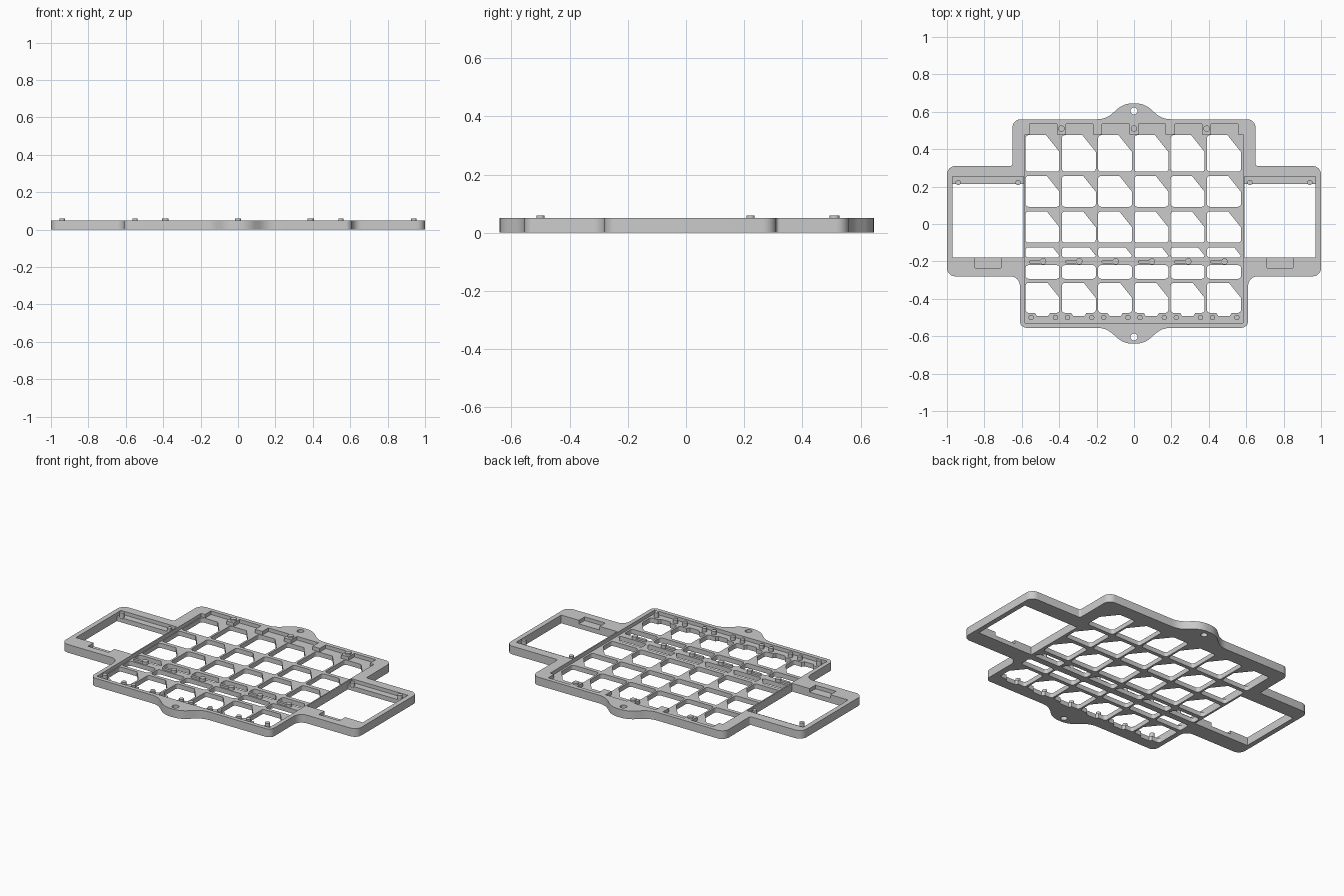
import bpy, bmesh, math
from mathutils import Vector
from mathutils.geometry import delaunay_2d_cdt

if "Cube" in bpy.data.objects:
    bpy.data.objects.remove(bpy.data.objects["Cube"])

TOP, FLOOR, PEG = 0.05, 0.028, 0.06
PITCH, LEFT, CELL = 0.194, -0.580, 0.182

mat = bpy.data.materials.new("plain grey")
mat.diffuse_color = (0.6, 0.6, 0.6, 1)
mat.use_nodes = True
mat.node_tree.nodes["Principled BSDF"].inputs["Base Color"].default_value = mat.diffuse_color


def fillet(points, steps=6):
    """Round each (x, y, radius) corner of a closed outline."""
    out = []
    n = len(points)
    for i, (x, y, r) in enumerate(points):
        p = Vector((x, y))
        if r == 0:
            out.append(p)
            continue
        a = (Vector(points[i - 1][:2]) - p).normalized()
        b = (Vector(points[(i + 1) % n][:2]) - p).normalized()
        half = a.angle(b) / 2
        centre = p + (a + b).normalized() * (r / math.sin(half))
        s = p + a * (r / math.tan(half)) - centre
        e = p + b * (r / math.tan(half)) - centre
        turn = math.atan2(s.x * e.y - s.y * e.x, s.dot(e))
        for k in range(steps + 1):
            t = turn * k / steps
            out.append(centre + Vector((s.x * math.cos(t) - s.y * math.sin(t),
                                        s.x * math.sin(t) + s.y * math.cos(t))))
    return out


def rect(x0, x1, y0, y1, r=0.0):
    return fillet([(x0, y0, r), (x1, y0, r), (x1, y1, r), (x0, y1, r)])


def disc(x, y, r, n=20):
    return [Vector((x + r * math.cos(2 * math.pi * k / n),
                    y + r * math.sin(2 * math.pi * k / n))) for k in range(n)]


def inside(p, loop):
    hit = False
    for i, b in enumerate(loop):
        a = loop[i - 1]
        if (a.y > p.y) != (b.y > p.y) and p.x < a.x + (p.y - a.y) * (b.x - a.x) / (b.y - a.y):
            hit = not hit
    return hit


def prism(bm, outline, z0, z1):
    """Extrude a flat counter-clockwise outline from z0 to z1."""
    lo = [bm.verts.new((p.x, p.y, z0)) for p in outline]
    hi = [bm.verts.new((p.x, p.y, z1)) for p in outline]
    bm.faces.new(lo[::-1])
    bm.faces.new(hi)
    for i in range(len(lo)):
        bm.faces.new((lo[i - 1], lo[i], hi[i], hi[i - 1]))


def terrace(bm, outline, recesses, holes):
    """Plate with stepped recesses and through holes, as one closed surface."""
    pts, edges = [], []
    for loop in [outline] + recesses + holes:
        k, n = len(pts), len(loop)
        pts += loop
        edges += [(k + i, k + (i + 1) % n) for i in range(n)]
    flat, _, tris, *_ = delaunay_2d_cdt(pts, edges, [], 0, 1e-5)
    height = {}
    for t in tris:
        c = (flat[t[0]] + flat[t[1]] + flat[t[2]]) / 3
        if not inside(c, outline) or any(inside(c, h) for h in holes):
            continue
        u, v = flat[t[1]] - flat[t[0]], flat[t[2]] - flat[t[0]]
        t = tuple(t) if u.x * v.y - u.y * v.x > 0 else tuple(t[::-1])
        height[t] = FLOOR if any(inside(c, r) for r in recesses) else TOP
    side = {(t[i - 1], t[i]): h for t, h in height.items() for i in range(3)}
    cache = {}

    def vert(i, z):
        if (i, z) not in cache:
            cache[i, z] = bm.verts.new((flat[i].x, flat[i].y, z))
        return cache[i, z]

    for t, h in height.items():
        bm.faces.new([vert(i, h) for i in t])
        bm.faces.new([vert(i, 0) for i in reversed(t)])
    for (a, b), h in side.items():
        g = side.get((b, a), 0)
        if g < h:
            bm.faces.new((vert(a, g), vert(b, g), vert(b, h), vert(a, h)))


def make(name, bm):
    me = bpy.data.meshes.new(name)
    bm.to_mesh(me)
    bm.free()
    me.materials.append(mat)
    ob = bpy.data.objects.new(name, me)
    bpy.context.collection.objects.link(ob)
    bpy.ops.object.select_all(action='DESELECT')
    ob.select_set(True)
    bpy.context.view_layer.objects.active = ob
    bpy.ops.object.shade_smooth_by_angle(angle=math.radians(30))


# Plate outline: body, side wings and the two hanging tabs
half = [(0.055, 0.645, 0.12), (0.15, 0.56, 0.12), (0.65, 0.56, 0.045), (0.65, 0.31, 0.012),
        (1.0, 0.31, 0.045), (1.0, -0.28, 0.045), (0.61, -0.28, 0.05), (0.61, -0.555, 0.035),
        (0.15, -0.555, 0.12), (0.055, -0.64, 0.12)]
outline = fillet(half + [(-x, y, r) for x, y, r in reversed(half)])

# Recesses: comb-edged centre tray, wing ledges and wing notches
tray = [(-0.584, -0.53, 0), (0.584, -0.53, 0), (0.584, 0.478, 0)]
for c in reversed(range(6)):
    x0 = LEFT + c * PITCH + 0.022
    tray += [(x0 + 0.145, 0.478, 0), (x0 + 0.145, 0.535, 0), (x0, 0.535, 0), (x0, 0.478, 0)]
tray.append((-0.584, 0.478, 0))
recesses = [fillet(tray)]
for s in (-1, 1):
    recesses.append(rect(*sorted((s * 0.592, s * 0.97)), 0.0, 0.255))
    recesses.append(rect(*sorted((s * 0.71, s * 0.85)), -0.235, -0.1))

# Openings: cell grid, wing windows and tab holes
holes = []
rows = [(0.28, 0.475, 0.09), (0.092, 0.257, 0.085), (-0.10, 0.067, 0.085),
        (-0.18, -0.125, 0.045), (-0.293, -0.22, 0), (-0.475, -0.315, 0.08)]
for c in range(6):
    x0 = LEFT + c * PITCH
    x1 = x0 + CELL
    for i, (y0, y1, cut) in enumerate(rows):
        r = 0.016
        if i == 5:      # lower row dips between its two pegs
            pts = [(x0, y0, r), (x0 + 0.05, y0, 0), (x0 + 0.06, y0 - 0.016, 0),
                   (x1 - 0.06, y0 - 0.016, 0), (x1 - 0.05, y0, 0), (x1, y0, r)]
        else:
            pts = [(x0, y0, r), (x1, y0, r)]
        if cut:
            pts += [(x1, y1 - cut, 0), (x1 - cut * 0.8, y1, 0)]
        else:
            pts.append((x1, y1, r))
        holes.append(fillet(pts + [(x0, y1, r)], 4))
for s in (-1, 1):
    holes.append(rect(*sorted((s * 0.592, s * 0.97)), -0.18, 0.215))
    holes.append(disc(0, s * 0.604, 0.019))
bm = bmesh.new()
terrace(bm, outline, recesses, holes)
make("frame_plate", bm)

# Locating pegs on the wings, upper posts and lower ledge
bm = bmesh.new()
for s in (-1, 1):
    prism(bm, disc(s * 0.94, 0.222, 0.014), FLOOR - 0.005, PEG)
    prism(bm, disc(s * 0.62, 0.222, 0.014), FLOOR - 0.005, TOP)
for x in (-0.388, 0, 0.388):
    prism(bm, disc(x, 0.51, 0.017), TOP - 0.005, PEG)
for c in range(6):
    x0 = LEFT + c * PITCH
    for k, x in enumerate((x0 + 0.03, x0 + 0.16)):
        tall = (c, k) in ((0, 0), (5, 1))
        prism(bm, disc(x, -0.5, 0.014), FLOOR - 0.005, PEG if tall else TOP)
make("locating_pegs", bm)

# Small posts with a short arm along the cross beam
bm = bmesh.new()
for c in range(6):
    x = LEFT + c * PITCH + 0.094
    prism(bm, disc(x, -0.2, 0.017), FLOOR - 0.005, 0.046)
    prism(bm, rect(x - 0.075, x - 0.012, -0.21, -0.194, 0.006), FLOOR - 0.005, 0.04)
make("beam_posts", bm)
